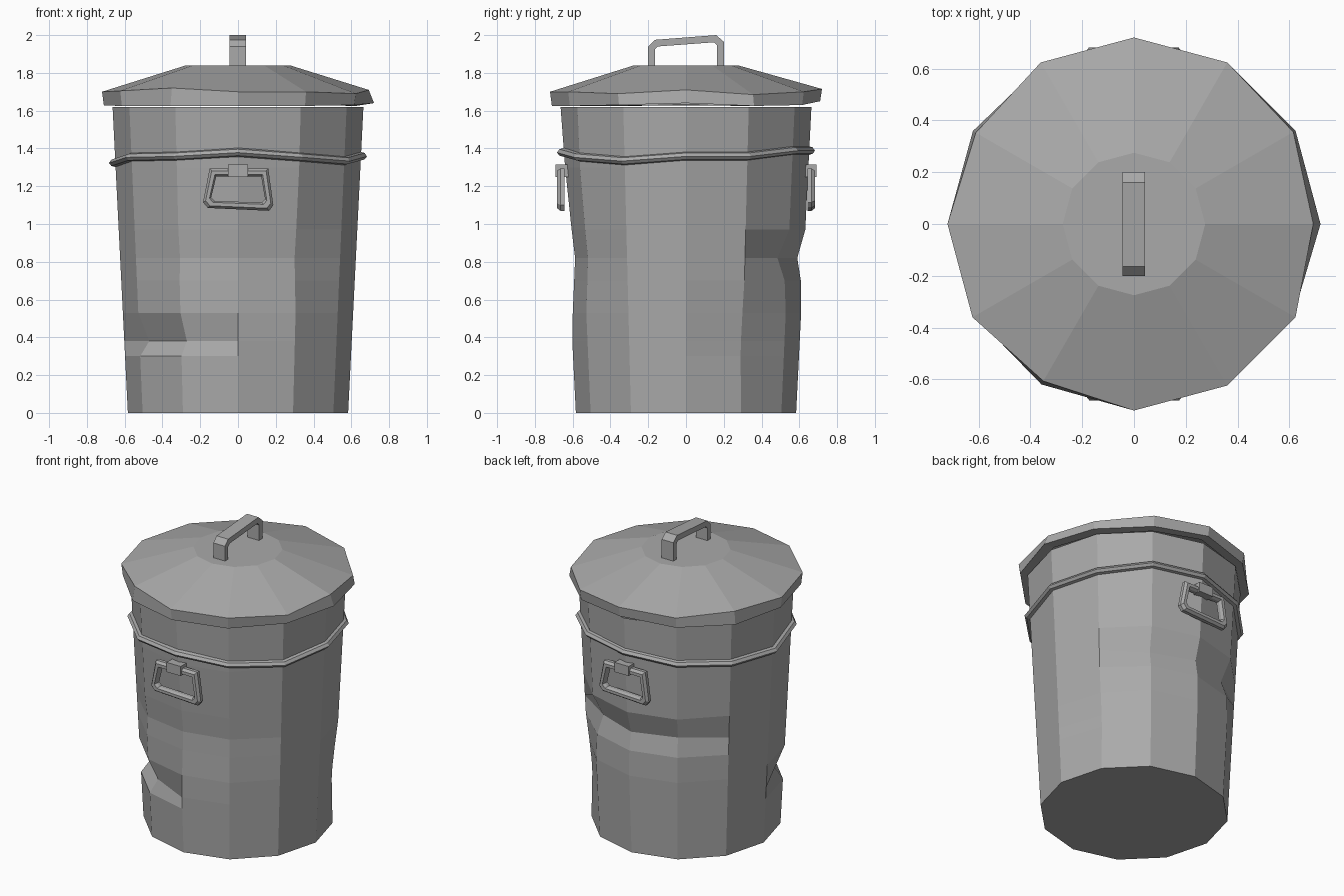
import bpy, bmesh
from math import sin, cos, radians

if "Cube" in bpy.data.objects:
    bpy.data.objects.remove(bpy.data.objects["Cube"], do_unlink=True)

SIDES = 12
steel = bpy.data.materials.new("galvanised_grey")
steel.use_nodes = True
steel.diffuse_color = (0.4, 0.4, 0.4, 1)
steel.node_tree.nodes["Principled BSDF"].inputs["Base Color"].default_value = (0.4, 0.4, 0.4, 1)


def polar(step, r, z):
    a = radians(step * 360 / SIDES)
    return (r * cos(a), r * sin(a), z)


def loft(name, rings, wrap=False, cap_start=False, cap_end=False):
    """Bridge equal closed rings of points into one flat-shaded mesh."""
    bm = bmesh.new()
    loops = [[bm.verts.new(p) for p in ring] for ring in rings]
    pairs = list(zip(loops, loops[1:]))
    if wrap:
        pairs.append((loops[-1], loops[0]))
    for low, high in pairs:
        for i in range(len(low)):
            j = (i + 1) % len(low)
            bm.faces.new((low[i], low[j], high[j], high[i]))
    if cap_start:
        bm.faces.new(loops[0][::-1])
    if cap_end:
        bm.faces.new(loops[-1])
    bmesh.ops.recalc_face_normals(bm, faces=bm.faces)
    mesh = bpy.data.meshes.new(name)
    bm.to_mesh(mesh)
    bm.free()
    mesh.materials.append(steel)
    obj = bpy.data.objects.new(name, mesh)
    bpy.context.collection.objects.link(obj)
    return obj


# Tapered can body; dents are {side: {height: inward push}}
heights = [0, 0.3, 0.38, 0.53, 0.7, 0.82, 0.97, 1.3, 1.62]
dents = {
    8: {0.38: 0.06, 0.82: 0.01},
    7: {0.38: 0.06},
    9: {0.53: 0.01, 0.7: 0.026, 0.82: 0.037, 0.97: 0.026, 1.3: 0.008},
    10: {0.7: 0.015, 0.82: 0.025, 0.97: 0.015},
    1: {0.3: 0.02, 0.38: 0.02, 0.53: 0.012},
    2: {0.7: 0.015, 0.82: 0.065},
    3: {0.7: 0.01, 0.82: 0.035},
    4: {0.7: 0.01, 0.82: 0.055},
}
body = loft("can_body", [
    [polar(i, 0.583 + 0.05 * z - dents.get(i, {}).get(z, 0), z) for i in range(SIDES)]
    for z in heights], cap_start=True)

# Slightly warped reinforcing band around the can
band_z = [1.36, 1.36, 1.39, 1.39, 1.36, 1.34, 1.325, 1.355, 1.36, 1.38, 1.355, 1.335]
band = loft("reinforcing_band", [
    [polar(i, r, z + dz) for i, z in enumerate(band_z)]
    for r, dz in ((0.64, 0.025), (0.67, 0.016), (0.683, -0.002), (0.67, -0.018), (0.64, -0.025))])

# Shallow lid with a battered rim, turned in underneath
rim_z = [1.71, 1.685, 1.7, 1.715, 1.7, 1.71, 1.7, 1.705, 1.72, 1.7, 1.7, 1.69]
skirt_z = [1.64, 1.625, 1.63, 1.65, 1.63, 1.625, 1.628, 1.625, 1.625, 1.625, 1.625, 1.63]
rim_r = {0: 0.692, 1: 0.71, 8: 0.7, 5: 0.705}
skirt_r = {0: 0.72, 1: 0.72, 8: 0.715, 5: 0.718}
lid = loft("lid", [
    [polar(i, 0.645, z + 0.004) for i, z in enumerate(skirt_z)],
    [polar(i, skirt_r.get(i, 0.71), z) for i, z in enumerate(skirt_z)],
    [polar(i, rim_r.get(i, 0.72), z) for i, z in enumerate(rim_z)],
    [polar(i, 0.275, 1.84) for i in range(SIDES)]], cap_end=True)

# Bent strap handle on the lid: outer and inner edge of the strap, front to back
outer = [(-0.2, 1.83), (-0.2, 1.94), (-0.165, 1.975), (0.16, 2.0), (0.2, 1.965), (0.2, 1.83)]
inner = [(-0.165, 1.83), (-0.165, 1.925), (-0.15, 1.94), (0.15, 1.962), (0.165, 1.945), (0.165, 1.83)]
lid_handle = loft("lid_handle", [
    [(-0.045, *o), (0.042, *o), (0.042, *n), (-0.045, *n)]
    for o, n in zip(outer, inner)], cap_start=True, cap_end=True)

# Drop handles with their brackets, front and back
outline = [(-0.15, 1.295), (-0.185, 1.115), (-0.16, 1.085), (0.165, 1.07), (0.187, 1.1), (0.16, 1.295)]
section = [(0, 0.642), (0, 0.665), (0.013, 0.682), (0.033, 0.682), (0.042, 0.665), (0.042, 0.642)]
for side, turn in (("front", -1), ("back", 1)):
    loft(side + "_drop_handle", [
        [(-turn * x * (1 - t / 0.18), turn * y, 1.183 + (z - 1.183) * (1 - t / 0.11))
         for x, z in outline] for t, y in section], wrap=True)
    loft(side + "_handle_bracket", [
        [(x, turn * y, z) for x, z in ((-w, 1.25), (w, 1.25), (w, 1.315), (-w, 1.315))]
        for w, y in ((0.053, 0.6), (0.053, 0.69))], cap_start=True, cap_end=True)
